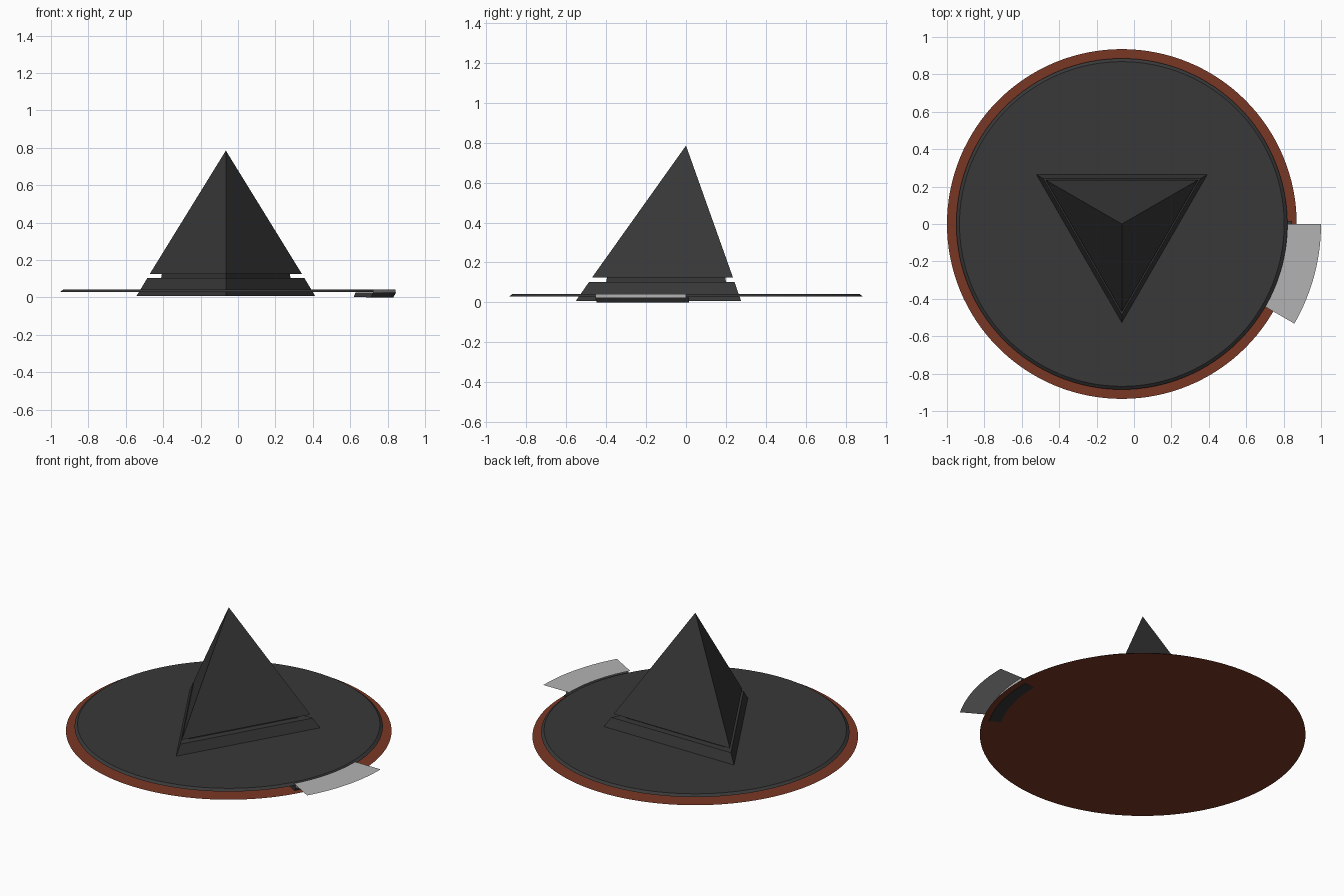
import bpy, bmesh, math

CX = -0.065  # axis shared by the disc and the pyramid

cube = bpy.data.objects.get("Cube")
if cube:
    bpy.data.objects.remove(cube, do_unlink=True)


def material(name, rgb):
    m = bpy.data.materials.new(name)
    m.use_nodes = True
    m.diffuse_color = (*rgb, 1)
    m.node_tree.nodes["Principled BSDF"].inputs["Base Color"].default_value = (*rgb, 1)
    return m


charcoal = material("charcoal", (0.04, 0.04, 0.04))
rust = material("rust red", (0.195, 0.038, 0.018))
grey = material("light grey", (0.45, 0.45, 0.45))


def add_object(name, bm, mat):
    mesh = bpy.data.meshes.new(name)
    bm.to_mesh(mesh)
    bm.free()
    mesh.materials.append(mat)
    obj = bpy.data.objects.new(name, mesh)
    obj.location.x = CX
    bpy.context.collection.objects.link(obj)
    return obj


def stack(name, rings, sides, mat, start=0.0, closed=True):
    """Loft regular polygons given as (radius, height), with flat caps."""
    bm = bmesh.new()
    loops = []
    for r, z in rings:
        angles = [start + math.tau * i / sides for i in range(sides)]
        loops.append([bm.verts.new((r * math.cos(a), r * math.sin(a), z)) for a in angles])
    for low, high in zip(loops, loops[1:]):
        for i in range(sides):
            j = (i + 1) % sides
            bm.faces.new((low[i], low[j], high[j], high[i]))
    bm.faces.new(loops[0][::-1])
    if len(loops) > 1:
        bm.faces.new(loops[-1])
    bmesh.ops.remove_doubles(bm, verts=bm.verts, dist=0.00001)
    return add_object(name, bm, mat)


def sector(name, profile, a0, a1, mat, closed=False, steps=16):
    """Sweep a (radius, height) profile between two angles in degrees."""
    bm = bmesh.new()
    rows = []
    for i in range(steps + 1):
        a = math.radians(a0 + (a1 - a0) * i / steps)
        rows.append([bm.verts.new((r * math.cos(a), r * math.sin(a), z)) for r, z in profile])
    n = len(profile)
    for p, q in zip(rows, rows[1:]):
        for k in range(n if closed else n - 1):
            m = (k + 1) % n
            bm.faces.new((p[k], p[m], q[m], q[k]))
    if closed:
        bm.faces.new(rows[0])
        bm.faces.new(rows[-1][::-1])
        bmesh.ops.recalc_face_normals(bm, faces=bm.faces)
    return add_object(name, bm, mat)


# Flat ground disc and the bevelled plate floating over it
stack("ground_disc", [(0.935, 0.002)], 128, rust).data.flip_normals()
stack("bevelled_plate", [(0.885, 0.03), (0.868, 0.043)], 128, charcoal)

# Three-sided pyramid with a recessed groove; one corner faces front
front = -math.pi / 2
stack("pyramid_base", [(0.552, 0.007), (0.485, 0.103)], 3, charcoal, front)
stack("pyramid_neck", [(0.40, 0.10), (0.395, 0.127)], 3, charcoal, front)
stack("pyramid_top", [(0.47, 0.125), (0.0001, 0.785)], 3, charcoal, front)

# Side window: dark block, upright band and thin outward flange
sector("side_block", [(0.79, 0.003), (0.895, 0.0), (0.91, 0.025), (0.80, 0.025)],
       -30, 1, charcoal, closed=True)
sector("side_band", [(0.907, 0.025), (0.907, 0.043)], -30, 0, grey)
flange = sector("side_flange", [(0.885, 0.043), (1.065, 0.043)], -30, 0, grey)
